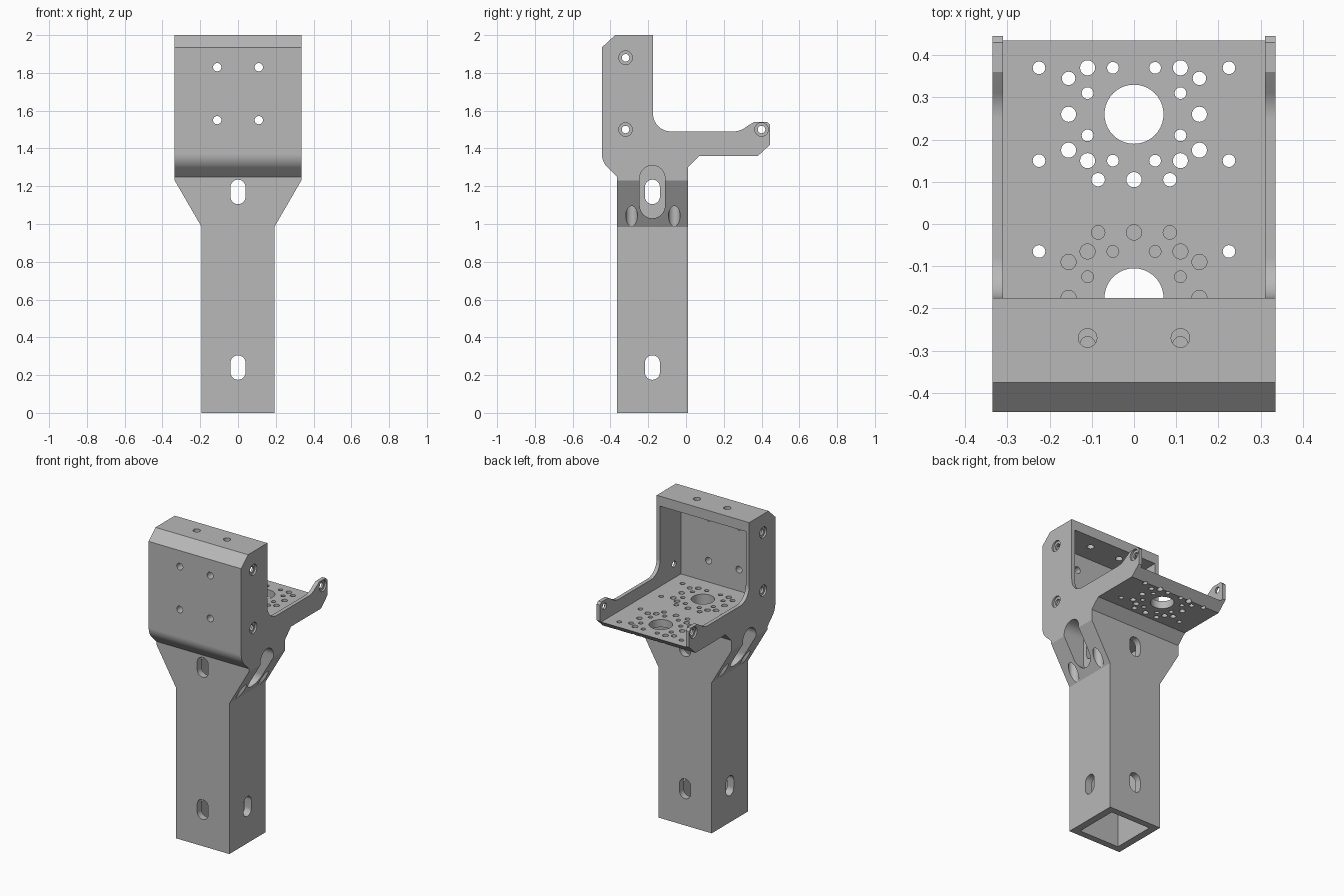
import bpy, bmesh
from math import sin, cos, pi, radians
from mathutils import Vector

if "Cube" in bpy.data.objects:
    bpy.data.objects.remove(bpy.data.objects["Cube"])

grey = bpy.data.materials.new("machined grey")
grey.use_nodes = True
colour = (0.48, 0.48, 0.48, 1)
grey.diffuse_color = colour
grey.node_tree.nodes["Principled BSDF"].inputs["Base Color"].default_value = colour


def arc(u, v, r, start, end, n=10):
    steps = [radians(start + (end - start) * i / n) for i in range(n + 1)]
    return [(u + r * cos(a), v + r * sin(a)) for a in steps]


def circle(u, v, r, n=24):
    return arc(u, v, r, 0, 360, n)[:-1]


def slot(u, v, r, height):
    h = height / 2 - r
    return arc(u, v + h, r, 0, 180, 12) + arc(u, v - h, r, 180, 360, 12)


def rect(u0, v0, u1, v1):
    return [(u0, v0), (u1, v0), (u1, v1), (u0, v1)]


def prisms(name, axis, items):
    """One object made of outlines extruded along an axis between lo and hi."""
    place = {"x": lambda u, v, d: (d, u, v),
             "y": lambda u, v, d: (u, d, v),
             "z": lambda u, v, d: (u, v, d)}[axis]
    bm = bmesh.new()
    for outline, lo, hi in items:
        face = bm.faces.new([bm.verts.new(place(u, v, lo)) for u, v in outline])
        new = bmesh.ops.extrude_face_region(bm, geom=[face])["geom"]
        moved = [g for g in new if isinstance(g, bmesh.types.BMVert)]
        bmesh.ops.translate(bm, verts=moved, vec=Vector(place(0, 0, hi - lo)))
    bmesh.ops.recalc_face_normals(bm, faces=bm.faces)
    mesh = bpy.data.meshes.new(name)
    bm.to_mesh(mesh)
    bm.free()
    obj = bpy.data.objects.new(name, mesh)
    bpy.context.collection.objects.link(obj)
    return obj


# Side outline: column, head, shelf and raised lip ends
side = [(-0.365, 0), (-0.365, 1.25)]
side += arc(-0.345, 1.37, 0.1, 225, 180)
side += [(-0.445, 1.935), (-0.375, 2), (-0.175, 2)]
side += arc(-0.08, 1.585, 0.095, 180, 270)
side += arc(0.25, 1.6, 0.11, 270, 310, 6)
side += [(0.36, 1.54), (0.43, 1.54), (0.445, 1.525), (0.445, 1.42),
         (0.38, 1.36), (0.07, 1.36), (0.01, 1.3), (0.01, 0)]
body = prisms("mounting_bracket", "x", [(side, -0.4, 0.4)])
body.data.materials.append(grey)


def boolean(cutter, operation="DIFFERENCE"):
    cutter.hide_render = True
    mod = body.modifiers.new(cutter.name, "BOOLEAN")
    mod.operation = operation
    mod.solver = "EXACT"
    mod.object = cutter
    bpy.context.view_layer.objects.active = body
    bpy.ops.object.modifier_apply(modifier=mod.name)
    bpy.data.objects.remove(cutter)


# Front outline: narrow column flaring to the wide head
right_half = [(0.193, -0.5), (0.193, 0.985), (0.335, 1.23), (0.335, 2.5)]
front = right_half + [(-x, z) for x, z in reversed(right_half)]
boolean(prisms("front_outline", "y", [(front, -1, 1)]), "INTERSECT")

# Open tray above the shelf, and the square tube inside the column
boolean(prisms("tray_space", "x", [(rect(-0.39, 1.41, 0.8, 1.935), -0.31, 0.31)]))
boolean(prisms("tube_space", "z", [(rect(-0.145, -0.322, 0.145, -0.033), -0.2, 1.27)]))

# Shelf hole pattern: offsets from the big hole, with radius
pattern = [(0.225, 0.11, 0.015), (0.225, -0.11, 0.015), (0.155, 0.085, 0.016),
           (0.155, -0.085, 0.018), (0.155, 0, 0.018), (0.11, 0.11, 0.018),
           (0.11, -0.11, 0.018), (0.11, 0.05, 0.014), (0.11, -0.05, 0.014),
           (0.05, 0.11, 0.014), (0.05, -0.11, 0.014), (0.085, -0.155, 0.016)]
holes = []
for centre, flip, bottom in ((0.26, 1, 1.2), (-0.175, -1, 1.3)):
    holes.append((circle(0, centre, 0.07, 40), 1.2, 1.5))
    holes.append((circle(0, centre - flip * 0.155, 0.018), bottom, 1.5))
    for x, y, r in pattern:
        for s in (-1, 1):
            holes.append((circle(s * x, centre + flip * y, r, 16), bottom, 1.5))
boolean(prisms("shelf_holes", "z", holes))

# Screw access bores rising through the flare
boolean(prisms("access_bores", "z", [
    (circle(s * 0.226, y, 0.031), 0.9, 1.32) for s in (-1, 1) for y in (-0.062, -0.288)]))

# Slots through the column, and the deep recess around the upper side slot
boolean(prisms("front_slots", "y", [(slot(0, z, 0.04, 0.13), -1, 1) for z in (0.24, 1.17)]))
boolean(prisms("side_slots", "x", [(slot(-0.178, z, 0.04, 0.13), -1, 1) for z in (0.24, 1.17)]))
boolean(prisms("side_recess", "x", [
    (slot(-0.178, 1.17, 0.067, 0.28), lo, lo + 0.3) for lo in (-0.485, 0.185)]))

# Screw holes in the front plate, top and side walls
boolean(prisms("front_holes", "y", [
    (circle(s * 0.11, z, 0.022), -0.6, -0.3) for s in (-1, 1) for z in (1.55, 1.83)]))
boolean(prisms("top_holes", "z", [(circle(s * 0.11, -0.27, 0.022), 1.9, 2.1) for s in (-1, 1)]))
spots = [(-0.32, 1.88), (-0.32, 1.5), (0.4, 1.5)]
boolean(prisms("side_holes", "x", [(circle(y, z, 0.02), -0.5, 0.5) for y, z in spots]))
boolean(prisms("counterbores", "x", [
    (circle(y, z, 0.036), lo, lo + 0.1) for y, z in spots for lo in (-0.423, 0.323)]))

# Smooth the curved bends while keeping flat faces flat
bpy.ops.object.select_all(action="DESELECT")
body.select_set(True)
bpy.context.view_layer.objects.active = body
bpy.ops.object.shade_smooth_by_angle(angle=radians(30))
normals = body.modifiers.new("face_weighting", "WEIGHTED_NORMAL")
normals.keep_sharp = True
